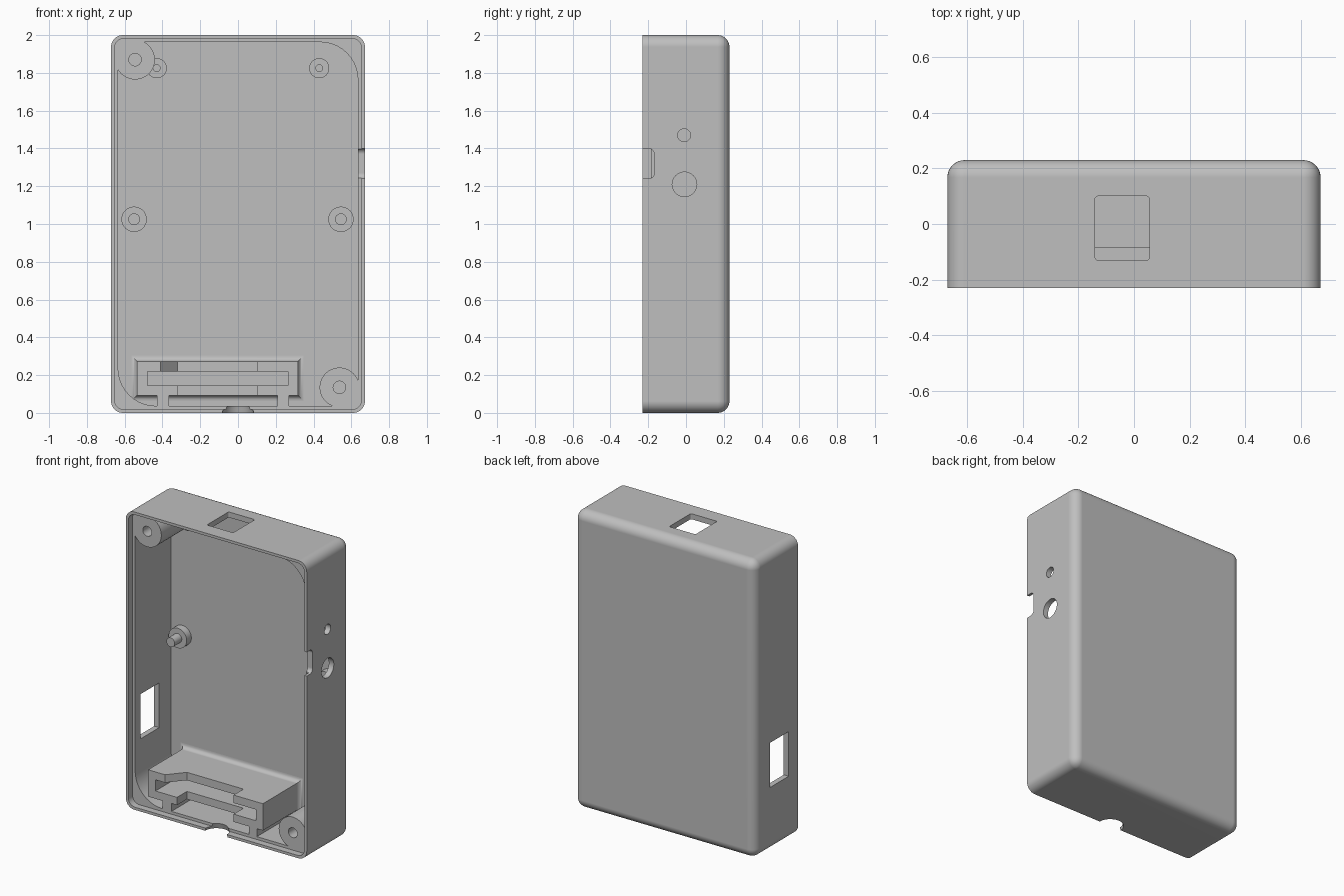
import bpy
import bmesh
from math import sin, cos, pi, radians

if "Cube" in bpy.data.objects:
    bpy.data.objects.remove(bpy.data.objects["Cube"])

grey = bpy.data.materials.new("plain grey")
grey.use_nodes = True
COLOUR = (0.52, 0.52, 0.52, 1)
grey.diffuse_color = COLOUR
for node in grey.node_tree.nodes:
    if node.type == 'BSDF_PRINCIPLED':
        node.inputs["Base Color"].default_value = COLOUR


def add(name, bm):
    bmesh.ops.recalc_face_normals(bm, faces=bm.faces)
    mesh = bpy.data.meshes.new(name)
    bm.to_mesh(mesh)
    bm.free()
    mesh.materials.append(grey)
    ob = bpy.data.objects.new(name, mesh)
    bpy.context.scene.collection.objects.link(ob)
    return ob


def loft(name, rings):
    """Join rings of 3D points into a closed solid."""
    bm = bmesh.new()
    loops = [[bm.verts.new(p) for p in ring] for ring in rings]
    n = len(loops[0])
    for a, b in zip(loops, loops[1:]):
        for i in range(n):
            j = (i + 1) % n
            bm.faces.new((a[i], a[j], b[j], b[i]))
    bm.faces.new(loops[0])
    bm.faces.new(loops[-1])
    return add(name, bm)


PLACE = {
    'x': lambda u, v, w: (w, u, v),
    'y': lambda u, v, w: (u, w, v),
    'z': lambda u, v, w: (u, v, w),
}


def prism(name, axis, pts, a, b):
    return loft(name, [[PLACE[axis](u, v, w) for u, v in pts] for w in (a, b)])


def circle(cx, cy, r, n=40):
    return [(cx + r * cos(2 * pi * i / n), cy + r * sin(2 * pi * i / n)) for i in range(n)]


def rounded(u0, u1, v0, v1, radii, n=10):
    """Rectangle outline; radii run low-left, low-right, up-right, up-left."""
    corners = [(u0, v0, 1, 1), (u1, v0, -1, 1), (u1, v1, -1, -1), (u0, v1, 1, -1)]
    pts = []
    for k, ((u, v, su, sv), r) in enumerate(zip(corners, radii)):
        if r == 0:
            pts.append((u, v))
            continue
        for i in range(n + 1):
            t = pi + (k + i / n) * pi / 2
            pts.append((u + su * r + r * cos(t), v + sv * r + r * sin(t)))
    return pts


def rect(u0, u1, v0, v1):
    return rounded(u0, u1, v0, v1, [0] * 4)


def cut(target, cutters):
    """Subtract each cutter and then delete it."""
    for c in cutters:
        m = target.modifiers.new("cut", 'BOOLEAN')
        m.operation = 'DIFFERENCE'
        m.solver = 'EXACT'
        m.object = c
    dg = bpy.context.evaluated_depsgraph_get()
    target.data = bpy.data.meshes.new_from_object(target.evaluated_get(dg))
    target.modifiers.clear()
    for c in cutters:
        bpy.data.objects.remove(c)


W, D, H = 0.672, 0.23, 2.0
IN_W, LOW, HIGH = 0.635, 0.037, 1.963
STEP, FLOOR = -0.185, 0.195

# Outer body, rounded everywhere but at the open front rim
bm = bmesh.new()
bmesh.ops.create_cube(bm, size=1)
for v in bm.verts:
    v.co = (v.co.x * 2 * W, v.co.y * 2 * D, (v.co.z + 0.5) * H)
edges = [e for e in bm.edges if any(v.co.y > 0 for v in e.verts)]
bmesh.ops.bevel(bm, geom=edges, offset=0.062, segments=8, profile=0.5, affect='EDGES')
shell = add("case_shell", bm)

# Cavity, leaving two corner screw bosses standing
BOSSES = [(-0.545, 1.87, -1, 1), (0.537, 0.135, 1, -1)]
cavity = prism("cavity_cutter", 'y',
               rounded(-IN_W, IN_W, LOW, HIGH, [0.2, 0.05, 0.2, 0.05]), -0.4, FLOOR)
keep = []
for x, z, sx, sz in BOSSES:
    keep.append(prism("boss_form", 'y', circle(x, z, 0.105), STEP, 0.3))
    x2, z2 = x + sx * 0.2, z + sz * 0.2
    keep.append(prism("boss_corner", 'y',
                      rect(min(x, x2), max(x, x2), min(z, z2), max(z, z2)), STEP, 0.3))
cut(cavity, keep)

# Stepped rim, screw holes and wall openings
cutters = [
    cavity,
    prism("rim_cutter", 'y', rounded(-0.654, 0.654, 0.018, 1.982, [0.05] * 4), -0.4, STEP),
    prism("top_window", 'z', rounded(-0.14, 0.055, -0.13, 0.1, [0.01] * 4), 1.9, 2.1),
    prism("side_window", 'x', rect(-0.13, 0.07, 0.43, 0.73), -0.8, -0.6),
    prism("large_hole", 'x', circle(-0.008, 1.21, 0.065), 0.6, 0.8),
    prism("small_hole", 'x', circle(-0.01, 1.47, 0.034), 0.6, 0.8),
    prism("side_notch", 'x', rounded(-0.4, -0.168, 1.24, 1.4, [0, 0.03, 0.03, 0]), 0.6, 0.8),
    loft("cable_notch", [[(x, y, z) for x, y in circle(0, -D, r)]
                         for z, r in ((-0.02, 0.09), (0.06, 0.066))]),
]
for x, z, _, _ in BOSSES:
    cutters.append(prism("screw_hole", 'y', circle(x, z, 0.033), -0.4, 0.12))
cut(shell, cutters)
parts = [shell]

# Board standoffs with locating pins
for label, z, r, pin, xs in (("middle", 1.025, 0.067, 0.031, (-0.55, 0.545)),
                             ("upper", 1.825, 0.053, 0.02, (-0.43, 0.43))):
    for side, x in zip(("right", "left"), xs):
        parts.append(prism(f"{label}_standoff_{side}", 'y', circle(x, z, r), 0.145, FLOOR + 0.01))
        parts.append(prism(f"{label}_pin_{side}", 'y', circle(x, z, pin), 0.07, 0.15))

# Slotted holder, flaring softly into the back wall
FRONT, FLARE = -0.19, 0.03


def holder_ring(y, grow):
    return [(x, y, z) for x, z in rect(-0.535 - grow, 0.318 + grow, 0.093 - grow, 0.273 + grow)]


rings = [holder_ring(FRONT, 0)]
for i in range(9):
    t = i / 8 * pi / 2
    rings.append(holder_ring(FLOOR - FLARE * (1 - sin(t)), FLARE * (1 - cos(t))))
rings.append(holder_ring(FLOOR + 0.01, FLARE))
holder = loft("slotted_holder", rings)
cut(holder, [
    prism("slot", 'y', rect(-0.48, 0.265, 0.145, 0.22), -0.4, 0.1),
    prism("upper_recess", 'z', [(-0.41, -0.3), (-0.41, FRONT), (-0.32, -0.085),
                                (0.1, -0.085), (0.1, -0.3)], 0.18, 0.4),
    prism("lower_recess", 'z', rect(-0.32, 0.1, -0.3, -0.085), 0.0, 0.18),
])
parts.append(holder)

# Ribs carrying the holder above the bottom wall
for side, x0, x1 in (("right", -0.43, -0.365), ("left", 0.21, 0.27)):
    parts.append(prism(f"holder_rib_{side}", 'y', rect(x0, x1, 0.03, 0.096),
                       STEP, FLOOR + 0.01))

# Smooth rounded surfaces while keeping flat faces flat
for ob in parts:
    bpy.ops.object.select_all(action='DESELECT')
    ob.select_set(True)
    bpy.context.view_layer.objects.active = ob
    bpy.ops.object.shade_smooth_by_angle(angle=radians(30))
    wn = ob.modifiers.new("flat_normals", 'WEIGHTED_NORMAL')
    wn.keep_sharp = True
